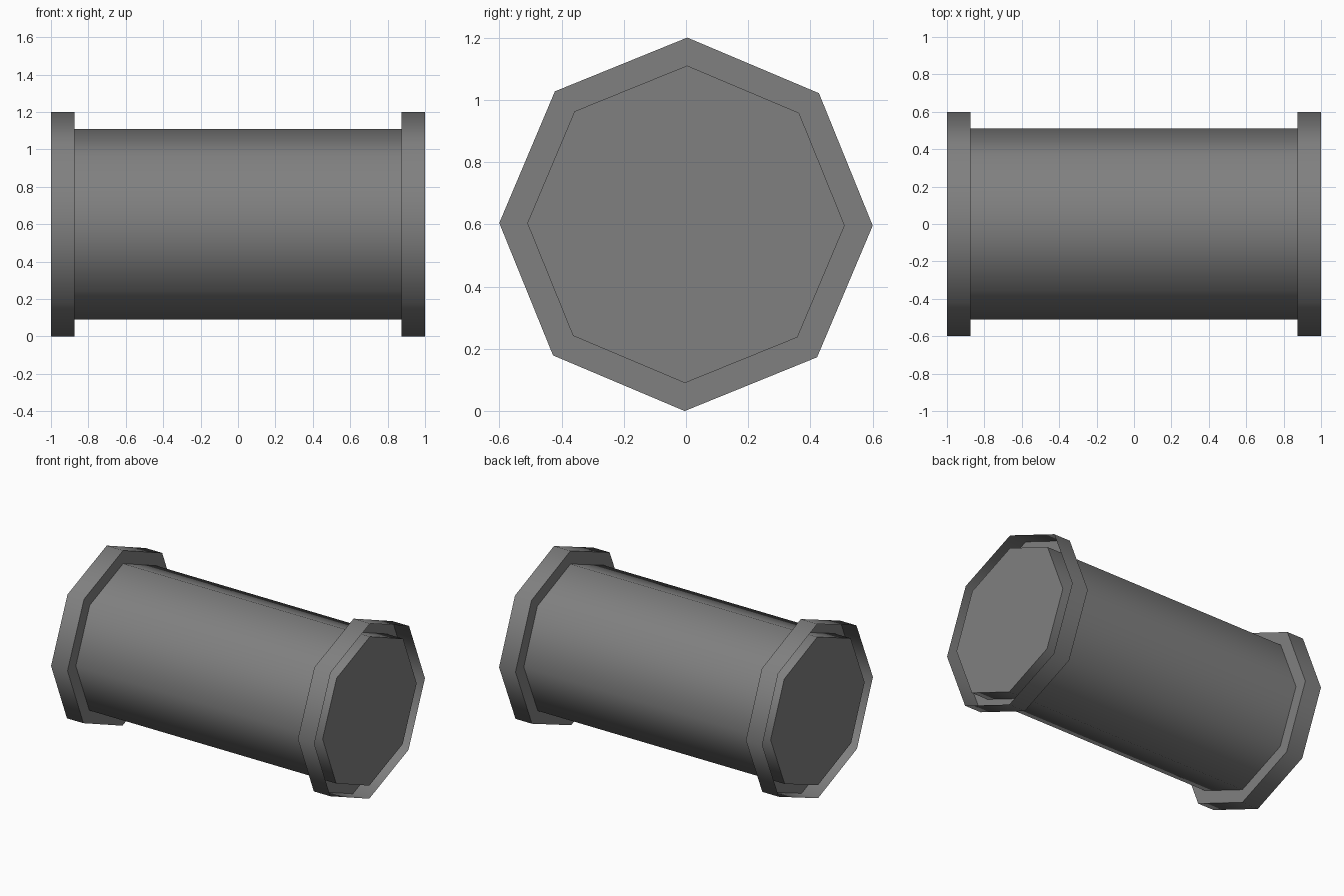
import bpy, bmesh, math

if "Cube" in bpy.data.objects:
    bpy.data.objects.remove(bpy.data.objects["Cube"])

SIDES, CZ, TILT = 8, 0.6, -0.007

grey = bpy.data.materials.new("dark_grey")
grey.diffuse_color = (0.216, 0.216, 0.216, 1)
grey.use_nodes = True
grey.node_tree.nodes["Principled BSDF"].inputs["Base Color"].default_value = grey.diffuse_color

def ring(bm, x, r):
    """Octagonal loop of vertices around the x axis."""
    return [bm.verts.new((x, r * math.cos(a), CZ + r * math.sin(a)))
            for a in (TILT + 2 * math.pi * i / SIDES for i in range(SIDES))]

def bridge(bm, a, b):
    for i in range(SIDES):
        j = (i + 1) % SIDES
        bm.faces.new((a[i], a[j], b[j], b[i]))

def finish(name, bm):
    # smooth around the sides, sharp at the ends
    for f in bm.faces:
        f.smooth = True
    for e in bm.edges:
        if len(e.link_faces) == 2 and e.calc_face_angle(0) > math.radians(60):
            e.smooth = False
    me = bpy.data.meshes.new(name)
    bm.to_mesh(me)
    bm.free()
    me.materials.append(grey)
    bpy.context.collection.objects.link(bpy.data.objects.new(name, me))

# Barrel, capped at both ends
bm = bmesh.new()
left, right = ring(bm, -1, 0.51), ring(bm, 1, 0.51)
bridge(bm, left, right)
bm.faces.new(left)
bm.faces.new(right)
bmesh.ops.recalc_face_normals(bm, faces=bm.faces)
finish("barrel", bm)

# End collars: outer band plus inner wall, open towards the end
for name, s in (("left_collar", -1), ("right_collar", 1)):
    bm = bmesh.new()
    rim, back, root = ring(bm, s, 0.6), ring(bm, s * 0.875, 0.6), ring(bm, s * 0.875, 0.51)
    bridge(bm, rim, back)
    bridge(bm, back, root)
    bm.normal_update()
    # outer band must face away from the axis
    f = bm.faces[:][0]
    c = f.calc_center_median()
    if f.normal.y * c.y + f.normal.z * (c.z - CZ) < 0:
        bmesh.ops.reverse_faces(bm, faces=bm.faces[:])
    finish(name, bm)
